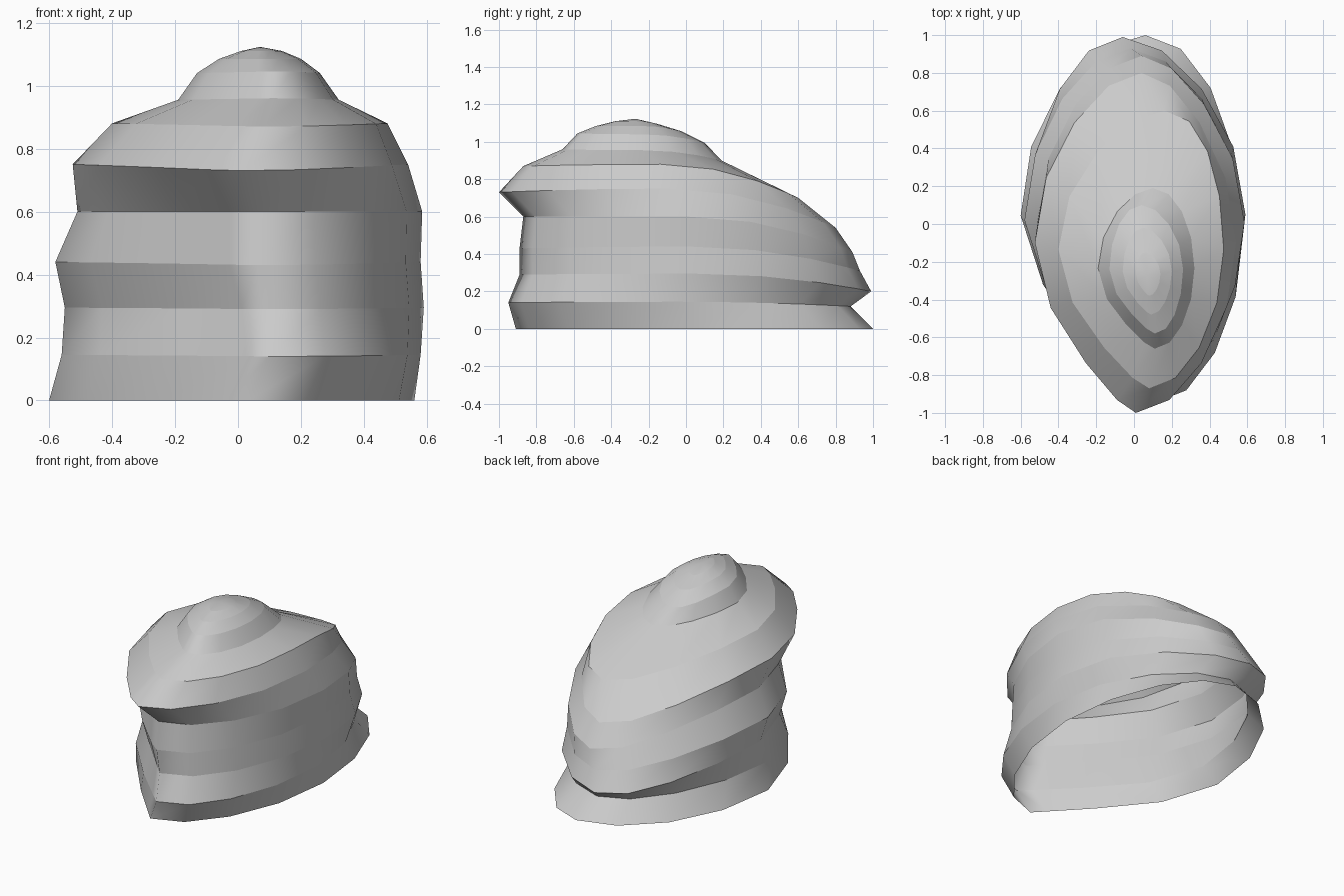
import bpy, bmesh, math

SEGS = 16
# Contour rings: left x, right x, side z | front x, y, z | back x, y, z
RINGS = [
    (-0.60, 0.56, 0.00, 0.03, -0.91, 0.00, 0.06, 1.00, 0.00),
    (-0.56, 0.58, 0.145, 0.10, -0.95, 0.14, 0.00, 0.88, 0.12),
    (-0.55, 0.59, 0.295, 0.08, -0.89, 0.29, -0.06, 0.99, 0.20),
    (-0.58, 0.58, 0.44, 0.06, -0.89, 0.43, -0.02, 0.93, 0.31),
    (-0.51, 0.585, 0.60, 0.06, -0.87, 0.60, 0.04, 0.89, 0.41),
    (-0.525, 0.54, 0.75, 0.01, -1.00, 0.73, 0.04, 0.80, 0.54),
    (-0.40, 0.475, 0.88, 0.08, -0.87, 0.87, 0.16, 0.60, 0.70),
    (-0.19, 0.32, 0.955, 0.11, -0.66, 0.96, 0.10, 0.19, 0.90),
    (-0.13, 0.26, 1.04, 0.11, -0.58, 1.045, 0.04, 0.10, 0.995),
    (-0.06, 0.20, 1.085, 0.09, -0.48, 1.085, 0.05, -0.02, 1.055),
    (0.01, 0.14, 1.11, 0.08, -0.38, 1.11, 0.06, -0.15, 1.095),
]
# How far each ring is cut back at its corners
CUT_FRONT_LEFT = [0.85, 0.85, 0.85, 0.75, 0.7, 0.6, 0.6, 0.6, 0.6, 0.6, 0.6]
CUT_BACK_RIGHT = [0.12, 0.15, 0.12, 0.2, 0.28, 0.28, 0.12, 0.1, 0.1, 0.1, 0.1]
CUT_BACK_LEFT = [0.0, 0.2, 0.15, 0.2, 0.2, 0.2, 0.12, 0.1, 0.1, 0.1, 0.1]


def ring_points(k):
    """Egg-shaped contour with its own tips and corner cuts."""
    left, right, side_z, fx, fy, fz, bx, by, bz = RINGS[k]
    cx, cy = (left + right) / 2, (fy + by) / 2
    pts = []
    for i in range(SEGS):
        t = 2 * math.pi * i / SEGS - math.pi / 2
        c, s = math.cos(t), math.sin(t)
        tip_x, tip_z = (bx, bz) if s > 0 else (fx, fz)
        w = s * s
        if s < 0:
            cut = CUT_FRONT_LEFT[k] if c < 0 else 0.15
        else:
            cut = CUT_BACK_LEFT[k] if c < 0 else CUT_BACK_RIGHT[k]
        pts.append((cx + (right - left) / 2 * c * (1 - cut * w) + (tip_x - cx) * w,
                    cy + (by - fy) / 2 * s,
                    side_z + (tip_z - side_z) * w))
    return pts


# Layered rock shell, open underneath
bm = bmesh.new()
loops = [[bm.verts.new(p) for p in ring_points(k)] for k in range(len(RINGS))]
for lower, upper in zip(loops, loops[1:]):
    for i in range(SEGS):
        j = (i + 1) % SEGS
        bm.faces.new((lower[i], lower[j], upper[j], upper[i]))

# Rounded summit
peak = bm.verts.new((0.07, -0.27, 1.123))
for i in range(SEGS):
    bm.faces.new((loops[-1][i], loops[-1][(i + 1) % SEGS], peak))

# Smooth around each layer, crisp edge between layers
for face in bm.faces:
    face.smooth = True
for loop in loops:
    for i in range(SEGS):
        bm.edges.get((loop[i], loop[(i + 1) % SEGS])).smooth = False

mesh = bpy.data.meshes.new("layered_rock")
bm.to_mesh(mesh)
bm.free()
rock = bpy.data.objects.new("layered_rock", mesh)
bpy.context.collection.objects.link(rock)
